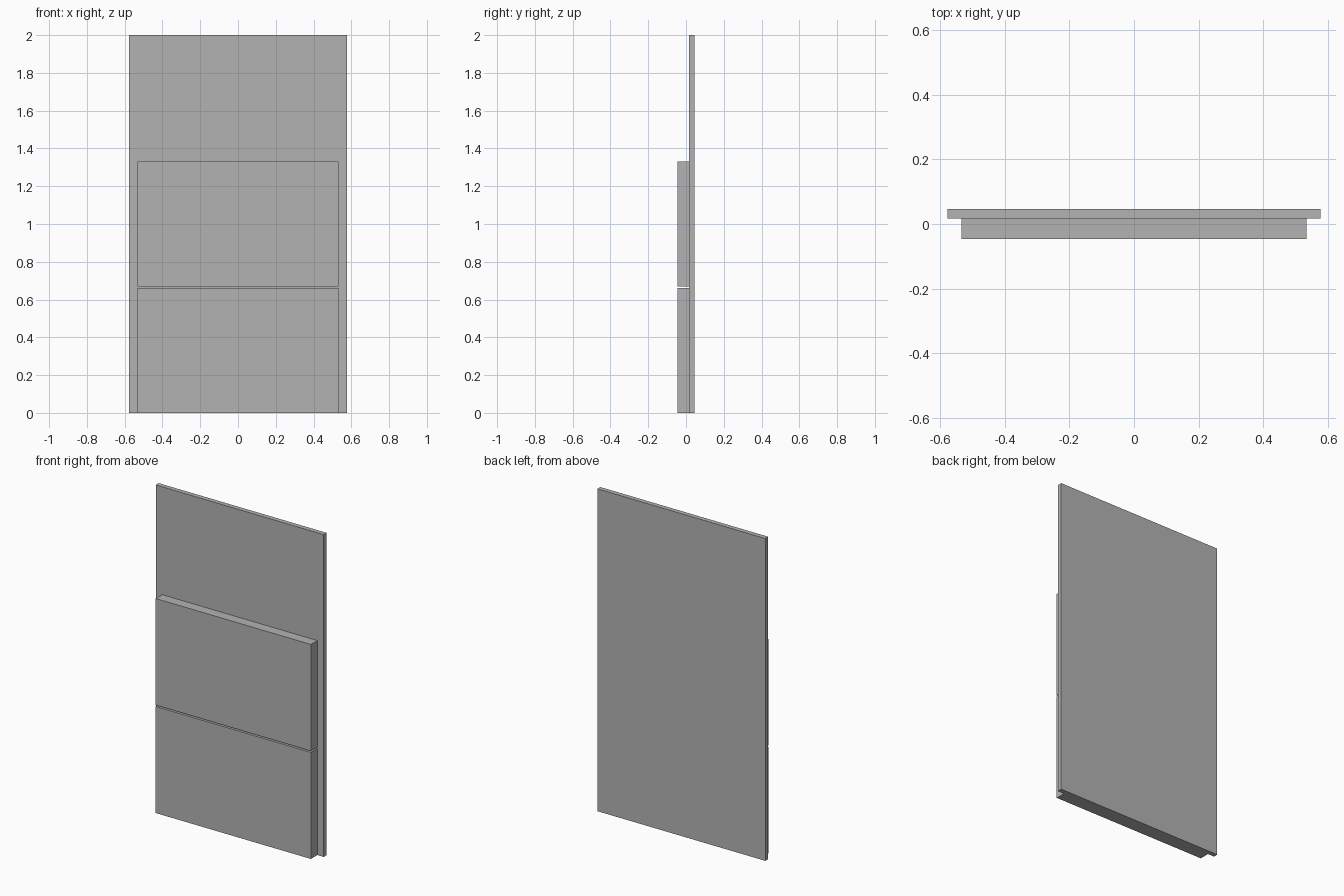
import bpy

cube = bpy.data.objects.get("Cube")
if cube:
    bpy.data.objects.remove(cube, do_unlink=True)

# Single plain grey finish
grey = bpy.data.materials.new("plain_grey")
grey.use_nodes = True
colour = (0.45, 0.45, 0.45, 1)
grey.diffuse_color = colour
grey.node_tree.nodes["Principled BSDF"].inputs["Base Color"].default_value = colour


def board(name, width, front, back, bottom, top):
    """Flat upright board centred on x, given by its depth and height limits."""
    bpy.ops.mesh.primitive_cube_add(
        size=1, location=(0, (front + back) / 2, (bottom + top) / 2))
    obj = bpy.context.object
    obj.name = name
    obj.scale = (width, back - front, top - bottom)
    bpy.ops.object.transform_apply(location=False, rotation=False, scale=True)
    obj.data.materials.append(grey)
    return obj


FRONT, JOIN, BACK = -0.046, 0.017, 0.046
PANEL_WIDTH, PANEL_HEIGHT, GAP = 1.065, 0.661, 0.009

# Tall backing board
board("back_board", 1.153, JOIN, BACK, 0, 2)

# Two stacked front panels separated by a narrow gap
for i, name in enumerate(("lower_front_panel", "upper_front_panel")):
    base = i * (PANEL_HEIGHT + GAP)
    board(name, PANEL_WIDTH, FRONT, JOIN, base, base + PANEL_HEIGHT)
